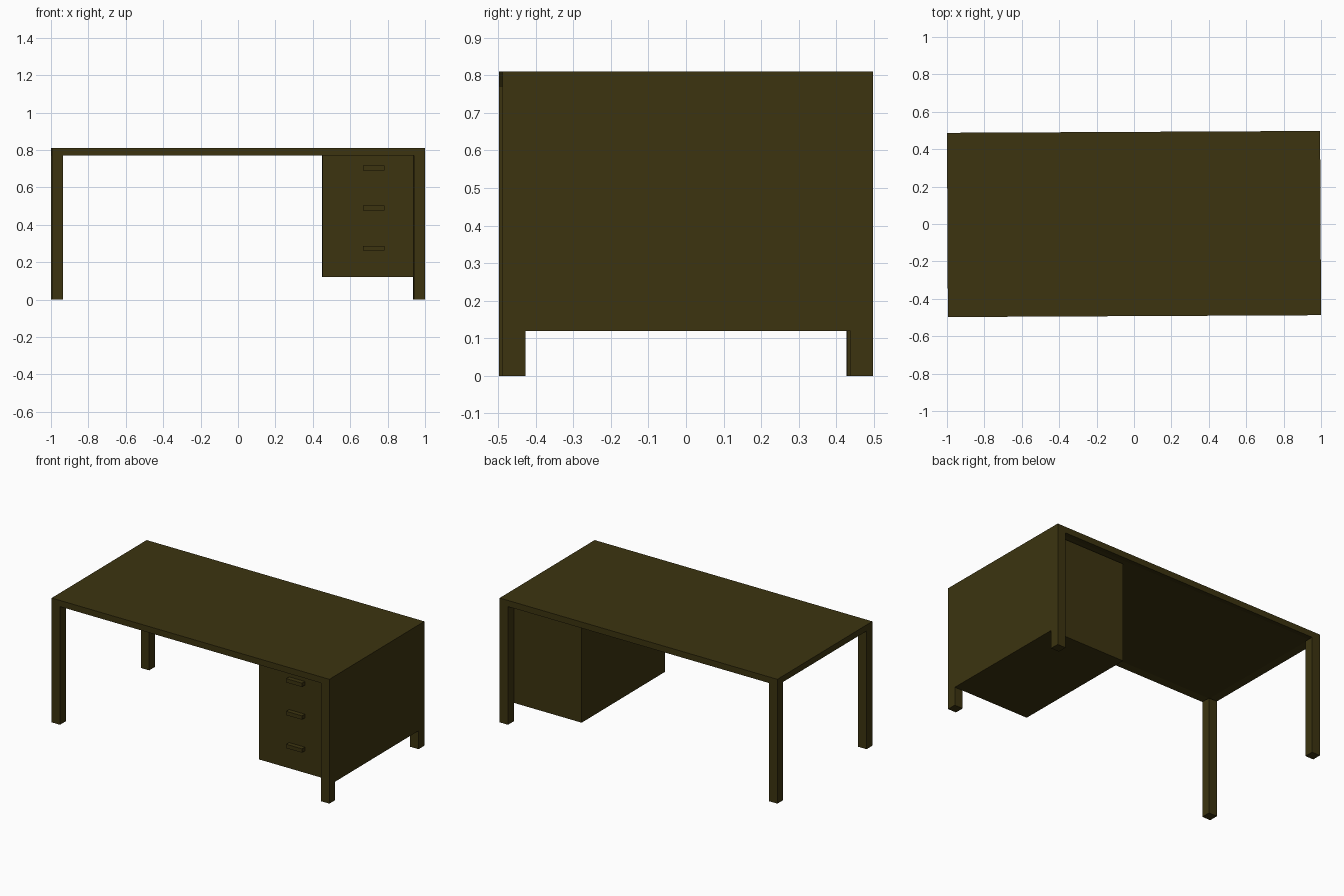
import bpy, bmesh
from mathutils import Matrix, Vector

if "Cube" in bpy.data.objects:
    bpy.data.objects.remove(bpy.data.objects["Cube"])

HX, HY = 0.9975, 0.4925      # half width and half depth
TOP, UNDER = 0.81, 0.77      # slab top and underside
LEG = 0.06                   # leg section
TURN = Matrix.Rotation(0.005, 4, 'Z')   # the whole desk sits very slightly turned

wood = bpy.data.materials.new("dark olive wood")
wood.diffuse_color = (0.045, 0.034, 0.005, 1)
wood.use_nodes = True
wood.node_tree.nodes["Principled BSDF"].inputs["Base Color"].default_value = wood.diffuse_color


def box(name, lo, hi, edit=None):
    lo, hi = Vector(lo), Vector(hi)
    bm = bmesh.new()
    bmesh.ops.create_cube(bm, size=1)
    for v in bm.verts:
        v.co = (lo + hi) / 2 + v.co * (hi - lo)
    if edit:
        edit(bm)
    bm.transform(TURN)
    mesh = bpy.data.meshes.new(name)
    bm.to_mesh(mesh)
    bm.free()
    mesh.materials.append(wood)
    ob = bpy.data.objects.new(name, mesh)
    bpy.context.collection.objects.link(ob)
    return ob


def recess_underside(bm):
    bm.normal_update()
    face = min(bm.faces, key=lambda f: f.calc_center_median().z)
    bmesh.ops.inset_region(bm, faces=[face], thickness=LEG)
    for v in face.verts:
        v.co.z += 0.01


# Desk top with a rim around its underside
box("desk_top", (-HX, -HY, UNDER), (HX, HY, TOP), recess_underside)

# Four square legs
for sx, side in ((-1, "left"), (1, "right")):
    for sy, end in ((-1, "front"), (1, "back")):
        x0, x1 = sorted((sx * HX, sx * (HX - LEG)))
        y0, y1 = sorted((sy * HY, sy * (HY - LEG)))
        box(f"{end}_{side}_leg", (x0, y0, 0), (x1, y1, UNDER))

# Drawer cabinet, flush with the right side and set back between the legs
CY = HY - LEG
box("drawer_cabinet", (0.45, -CY, 0.12), (HX, CY, UNDER + 0.01 - 0.01))

# Drawer handles
for i, z in enumerate((0.275, 0.49, 0.703)):
    box(f"drawer_handle_{i + 1}", (0.667, -CY - 0.03, z - 0.0125),
        (0.78, -CY, z + 0.0125))
